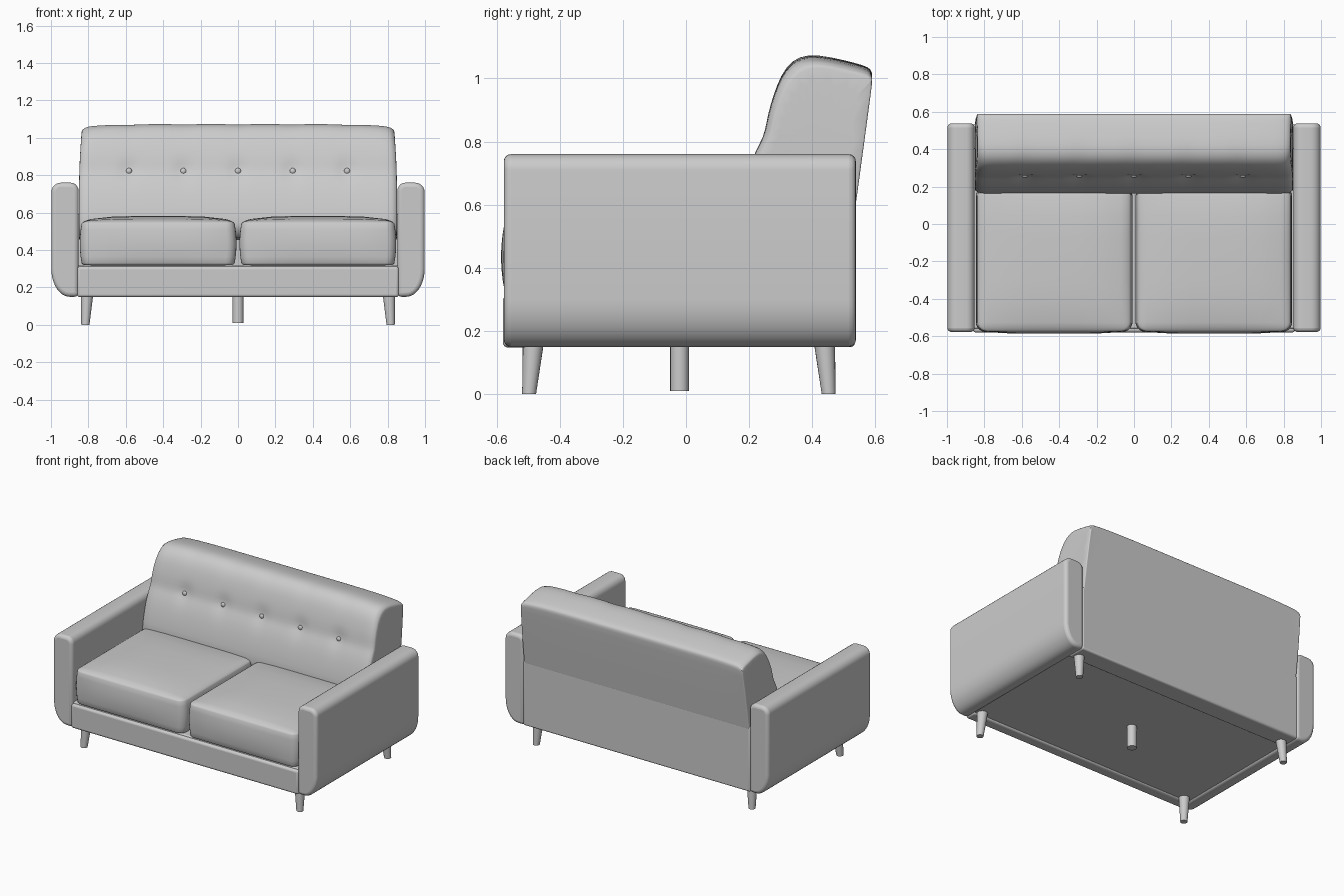
import bpy, bmesh, math
from mathutils import Vector

cube = bpy.data.objects.get("Cube")
if cube:
    bpy.data.objects.remove(cube, do_unlink=True)

GREY = 0.6
fabric = bpy.data.materials.new("grey fabric")
fabric.use_nodes = True
fabric.diffuse_color = (GREY, GREY, GREY, 1)
fabric.node_tree.nodes["Principled BSDF"].inputs["Base Color"].default_value = (GREY, GREY, GREY, 1)


def finish(name, bm, bevel=0, segments=4, subsurf=0, angle=40):
    """Turn a bmesh into a smooth shaded object with optional modifiers."""
    bmesh.ops.recalc_face_normals(bm, faces=bm.faces)
    mesh = bpy.data.meshes.new(name)
    bm.to_mesh(mesh)
    bm.free()
    mesh.materials.append(fabric)
    ob = bpy.data.objects.new(name, mesh)
    bpy.context.collection.objects.link(ob)
    if bevel:
        mod = ob.modifiers.new("soft edges", "BEVEL")
        mod.width, mod.segments = bevel, segments
        mod.limit_method, mod.angle_limit = "ANGLE", math.radians(40)
    if subsurf:
        mod = ob.modifiers.new("smooth", "SUBSURF")
        mod.levels = mod.render_levels = subsurf
    bpy.ops.object.select_all(action="DESELECT")
    ob.select_set(True)
    bpy.context.view_layer.objects.active = ob
    bpy.ops.object.shade_smooth_by_angle(angle=math.radians(angle))
    return ob


def loft(rings):
    """Skin closed rings of equal length and cap both ends."""
    bm = bmesh.new()
    loops = [[bm.verts.new(p) for p in ring] for ring in rings]
    n = len(loops[0])
    for a, b in zip(loops, loops[1:]):
        for i in range(n):
            j = (i + 1) % n
            bm.faces.new((a[i], a[j], b[j], b[i]))
    bm.faces.new(loops[0])
    bm.faces.new(loops[-1])
    return bm


def box(name, lo, hi, bevel):
    bm = bmesh.new()
    bmesh.ops.create_cube(bm, size=1)
    for v in bm.verts:
        v.co = Vector([(a + b) / 2 + c * (b - a) for a, b, c in zip(lo, hi, v.co)])
    return finish(name, bm, bevel)


def arc(cx, cz, rx, rz, start, end, steps):
    angles = [math.radians(start + (end - start) * i / steps) for i in range(steps + 1)]
    return [(cx + rx * math.cos(a), cz + rz * math.sin(a)) for a in angles]


# Base with front rail and rear panel
box("seat_base", (-0.86, -0.56, 0.16), (0.86, 0.5, 0.32), 0.01)
box("front_rail", (-0.86, -0.58, 0.148), (0.86, -0.5, 0.312), 0.015)
box("rear_panel", (-0.86, 0.4, 0.15), (0.86, 0.535, 0.592), 0.012)

# Arms: rounded top, wide curve at the lower outer corner
arm_profile = (arc(0.895, 0.715, 0.043, 0.045, 180, 90, 5)
               + arc(0.945, 0.71, 0.053, 0.05, 90, 0, 6)
               + arc(0.9, 0.3, 0.098, 0.15, 0, -90, 10)
               + [(0.852, 0.15)])
for side, sign in (("left", 1), ("right", -1)):
    rings = [[(sign * x, y, z) for x, z in arm_profile] for y in (-0.577, 0.538)]
    finish(side + "_arm", loft(rings), 0.022)

# Seat cushions: rounded box with a crowned top and puffed front
for side, sign in (("left", 1), ("right", -1)):
    bm = bmesh.new()
    bmesh.ops.create_cube(bm, size=2)
    bmesh.ops.bevel(bm, geom=bm.edges[:], offset=0.12, segments=5, profile=0.5, affect="EDGES")
    for axis in range(3):
        for cut in (-0.6, -0.3, 0, 0.3, 0.6):
            co, no = Vector(), Vector()
            co[axis], no[axis] = cut, 1
            bmesh.ops.bisect_plane(bm, geom=bm.verts[:] + bm.edges[:] + bm.faces[:],
                                   plane_co=co, plane_no=no)
    for v in bm.verts:
        u, w, h = v.co
        crown = (1 - u ** 4) * (1 - w ** 4)
        z = 0.435 + h * 0.12 + (0.027 * crown if h > 0 else 0) * h
        puff = 0.014 * (1 - h * h) * (1 - u ** 4)
        y = -0.19 + w * 0.385 + (puff - 0.003) * min(w, 0)
        x = 0.427 + u * (0.406 + 0.013 * (1 - h * h))
        v.co = (sign * x, y, z)
    finish(side + "_seat_cushion", bm, angle=60)

# Backrest: side profile swept across the width, dimpled at the buttons
buttons = [-0.583, -0.292, 0, 0.292, 0.583]
back_profile = [(0.16, 0.45), (0.158, 0.54), (0.18, 0.65), (0.21, 0.75), (0.237, 0.8),
                (0.25, 0.83), (0.26, 0.89), (0.278, 0.95), (0.3, 1.01), (0.335, 1.058),
                (0.385, 1.078), (0.46, 1.068), (0.54, 1.048), (0.58, 1.036), (0.591, 1.02),
                (0.588, 0.99), (0.565, 0.8), (0.537, 0.595), (0.535, 0.585), (0.52, 0.45)]
half = 0.853
xs = [-half + 0.0365 * i for i in range(1, 47)]
xs = [-half, -half + 0.004, -half + 0.015] + [x for x in xs if abs(x) < half - 0.02]
xs += [half - 0.015, half - 0.004, half]
rings = []
for x in xs:
    edge = max(0, 1 - (half - abs(x)) / 0.04) ** 2
    near = min(abs(x - b) for b in buttons)
    scallop = 0.005 * math.cos(2 * math.pi * x / 0.292)
    ring = []
    for y, z in back_profile:
        front = max(0, min(1, (0.45 - y) / 0.12))
        top = max(0, min(1, (z - 0.9) / 0.15))
        dimple = 0.018 * math.exp(-(near / 0.04) ** 2 - ((z - 0.825) / 0.035) ** 2)
        drop = top * (0.018 * edge + 0.016 * (abs(x) / half) ** 6 + max(0, scallop) * front)
        taper = 1 - 0.016 * max(0, (z - 0.6) / 0.45) ** 2
        ring.append((x * taper, y + front * (0.022 * edge + dimple), z - drop))
    rings.append(ring)
finish("backrest", loft(rings), subsurf=1, angle=50)

# Buttons
for i, x in enumerate(buttons):
    bm = bmesh.new()
    bmesh.ops.create_uvsphere(bm, u_segments=16, v_segments=8, radius=0.016)
    for v in bm.verts:
        v.co = (v.co.x + x, v.co.y * 0.6 + 0.257, v.co.z + 0.822)
    finish("button_%d" % (i + 1), bm)


def leg(name, foot, top, foot_radius, top_radius):
    rings = [[(c[0] + r * math.cos(a), c[1] + r * math.sin(a), c[2])
              for a in (math.tau * k / 20 for k in range(20))]
             for c, r in ((foot, foot_radius), (top, top_radius))]
    finish(name, loft(rings))


# Tapered corner legs and a straight centre leg
for side, sx in (("left", 1), ("right", -1)):
    for end, sy, shift in (("front", -1, 0), ("back", 1, -0.045)):
        leg("%s_%s_leg" % (end, side), (sx * 0.816, sy * (0.497 + shift), 0),
            (sx * 0.807, sy * (0.483 + shift), 0.17), 0.022, 0.034)
leg("centre_leg", (0, -0.02, 0.01), (0, -0.02, 0.17), 0.03, 0.03)
